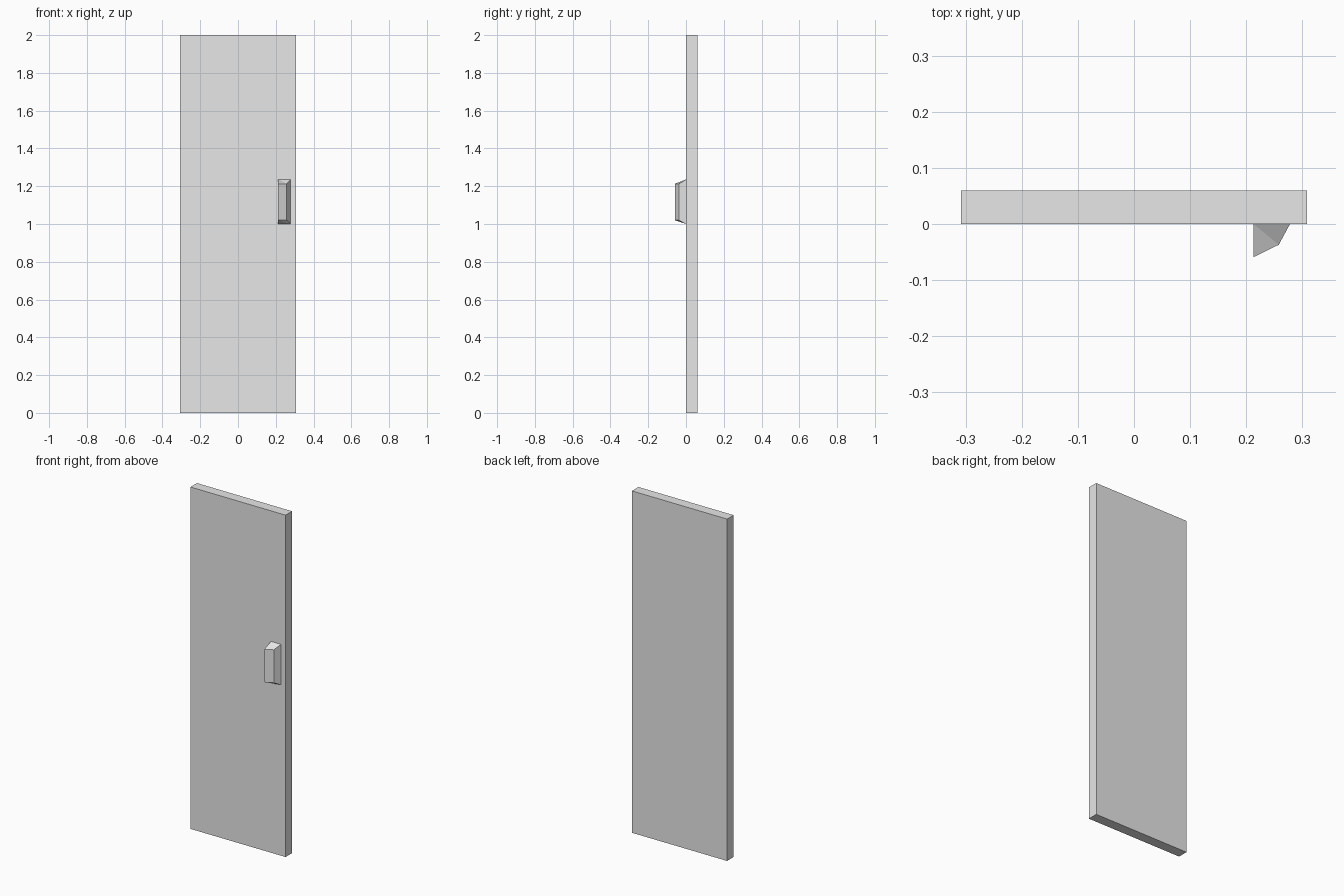
import bpy
import bmesh

default = bpy.data.objects.get("Cube")
if default:
    bpy.data.objects.remove(default, do_unlink=True)

# Single plain grey
grey = bpy.data.materials.new("light_grey")
grey.use_nodes = True
colour = (0.8, 0.8, 0.8, 1.0)
grey.diffuse_color = colour
grey.node_tree.nodes["Principled BSDF"].inputs["Base Color"].default_value = colour


def loft(name, bottom, top):
    """Closed solid between two matching rings of points."""
    bm = bmesh.new()
    low = [bm.verts.new(p) for p in bottom]
    high = [bm.verts.new(p) for p in top]
    n = len(low)
    for i in range(n):
        j = (i + 1) % n
        bm.faces.new((low[i], low[j], high[j], high[i]))
    bm.faces.new(low[::-1])
    bm.faces.new(high)
    # Bevelled ends are slightly twisted, so split them at the long diagonal
    bmesh.ops.connect_verts_nonplanar(bm, angle_limit=0.01, faces=bm.faces[:])
    bmesh.ops.recalc_face_normals(bm, faces=bm.faces[:])
    mesh = bpy.data.meshes.new(name)
    bm.to_mesh(mesh)
    bm.free()
    mesh.materials.append(grey)
    obj = bpy.data.objects.new(name, mesh)
    bpy.context.collection.objects.link(obj)
    return obj


# Door panel
w, d, h = 0.308, 0.06, 2.0
outline = [(-w, 0), (w, 0), (w, d), (-w, d)]
loft("door_panel",
     [(x, y, 0) for x, y in outline],
     [(x, y, h) for x, y in outline])

# Handle: slanted block with ends that taper away from the panel
profile = [(0.213, 0), (0.213, -0.059), (0.258, -0.037), (0.278, 0)]


def ring(z_root, z_tip):
    return [(x, y, z_root if y == 0 else z_tip) for x, y in profile]


loft("handle", ring(1.0, 1.02), ring(1.236, 1.213))
